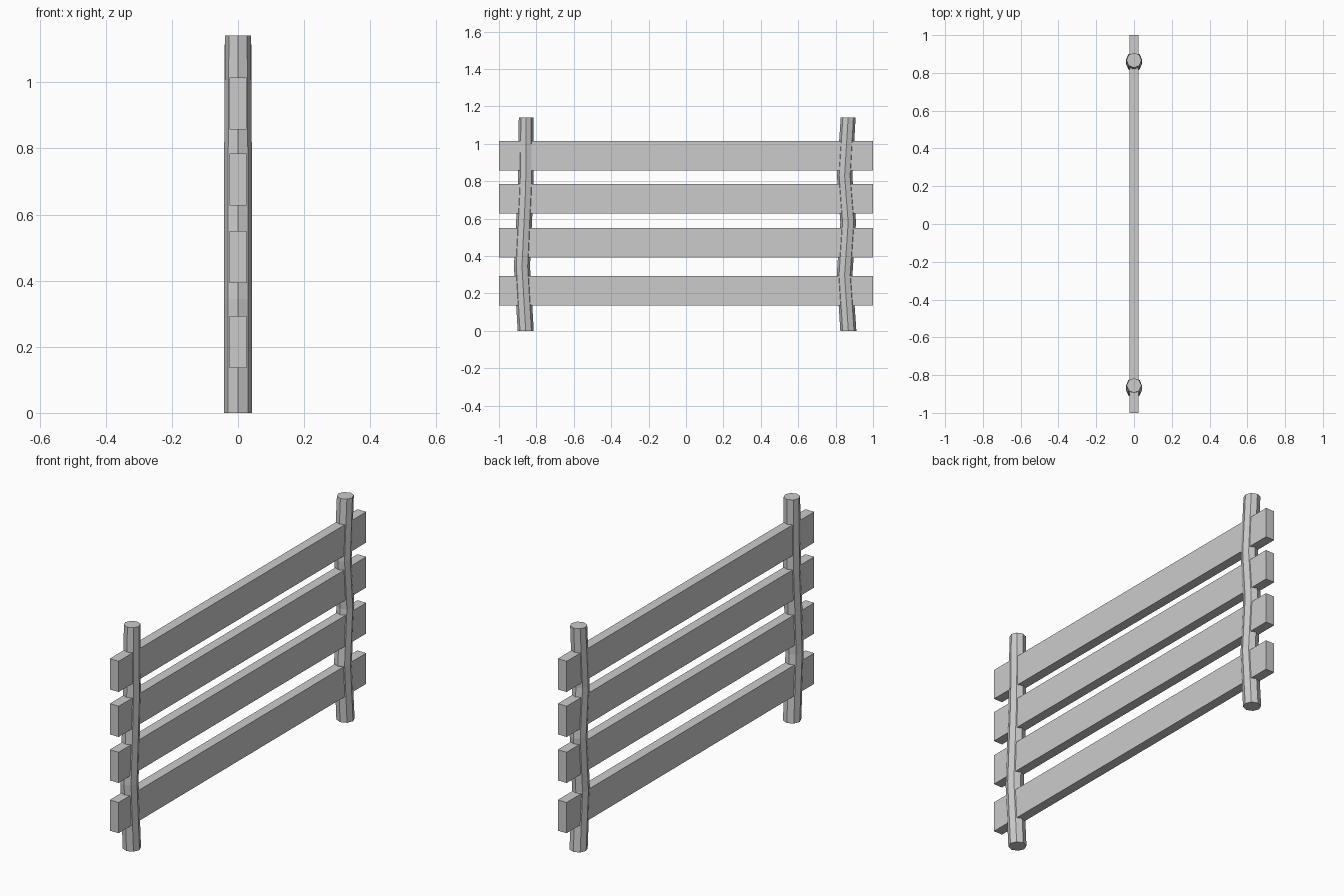
import bpy, bmesh, math

if "Cube" in bpy.data.objects:
    bpy.data.objects.remove(bpy.data.objects["Cube"])

wood = bpy.data.materials.new("grey_wood")
wood.diffuse_color = (0.6, 0.6, 0.6, 1)
wood.use_nodes = True
wood.node_tree.nodes["Principled BSDF"].inputs["Base Color"].default_value = wood.diffuse_color


def finish(name, bm):
    bmesh.ops.recalc_face_normals(bm, faces=bm.faces)
    mesh = bpy.data.meshes.new(name)
    bm.to_mesh(mesh)
    bm.free()
    mesh.materials.append(wood)
    bpy.context.collection.objects.link(bpy.data.objects.new(name, mesh))


def post(name, path, sides=8):
    """Crooked eight-sided post through (y, z, radius) stations."""
    bm = bmesh.new()
    rings = []
    for y, z, r in path:
        angles = [2 * math.pi * i / sides for i in range(sides)]
        rings.append([bm.verts.new((r * math.cos(a), y + r * math.sin(a), z))
                      for a in angles])
    for low, high in zip(rings, rings[1:]):
        for i in range(sides):
            j = (i + 1) % sides
            bm.faces.new((low[i], low[j], high[j], high[i]))
    bm.faces.new(rings[0])
    bm.faces.new(rings[-1])
    finish(name, bm)


def rail(name, z0, height=0.157, thickness=0.05):
    """Full-length plank running through both posts."""
    bm = bmesh.new()
    bmesh.ops.create_cube(bm, size=1)
    for v in bm.verts:
        v.co.x *= thickness
        v.co.y *= 2
        v.co.z = z0 + (v.co.z + 0.5) * height
    finish(name, bm)


# Two crooked posts
post("front_post", [(-0.857, 0, 0.043), (-0.877, 0.345, 0.043),
                    (-0.857, 0.77, 0.042), (-0.855, 1.142, 0.039)])
post("back_post", [(0.868, 0, 0.043), (0.848, 0.30, 0.042),
                   (0.867, 0.58, 0.042), (0.848, 0.83, 0.041),
                   (0.867, 1.142, 0.040)])

# Four rails
for i, z in enumerate((0.136, 0.393, 0.628, 0.858)):
    rail(f"rail_{i + 1}", z)
